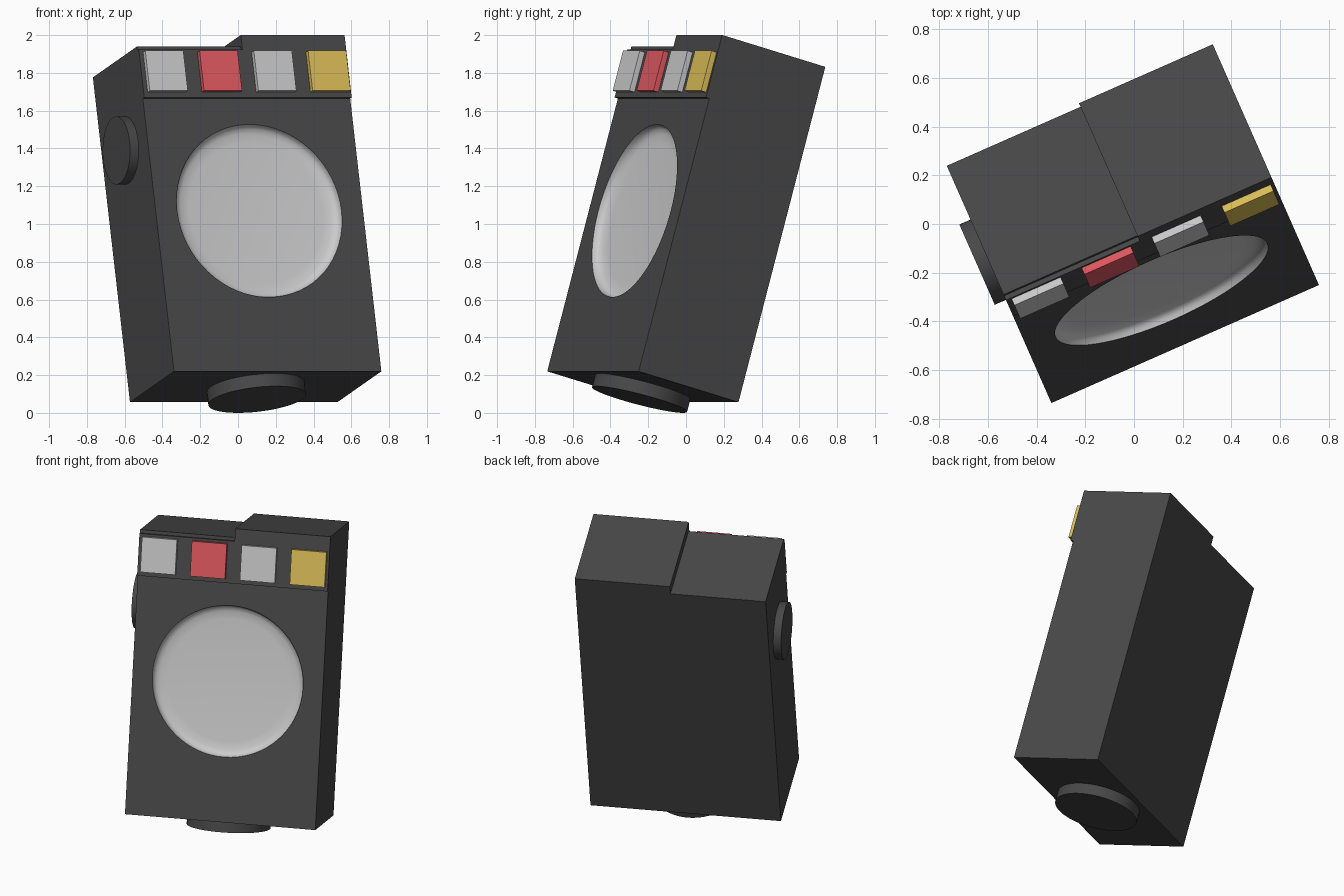
import bpy, bmesh, math
from mathutils import Matrix, Vector

if "Cube" in bpy.data.objects:
    bpy.data.objects.remove(bpy.data.objects["Cube"])

# Device is modelled upright (x width, y depth, z height), then leaned back and turned
POSE = (Matrix.Translation((0.21, -0.4925, 0.22))
        @ Matrix.Rotation(math.radians(23.8), 4, 'Z')
        @ Matrix.Rotation(math.radians(-15.8), 4, 'X'))


def material(name, rgb):
    m = bpy.data.materials.new(name)
    m.diffuse_color = (*rgb, 1)
    m.use_nodes = True
    m.node_tree.nodes["Principled BSDF"].inputs["Base Color"].default_value = m.diffuse_color
    return m


DARK = material("dark_grey", (0.065, 0.065, 0.065))
RED = material("red", (0.75, 0.1, 0.12))
YELLOW = material("yellow", (0.72, 0.52, 0.1))


def finish(bm, name, mat=None, smooth=False):
    me = bpy.data.meshes.new(name)
    bmesh.ops.recalc_face_normals(bm, faces=bm.faces)
    bm.to_mesh(me)
    bm.free()
    ob = bpy.data.objects.new(name, me)
    bpy.context.collection.objects.link(ob)
    ob.matrix_world = POSE
    if mat:
        me.materials.append(mat)
    if smooth:
        bpy.ops.object.select_all(action='DESELECT')
        ob.select_set(True)
        bpy.context.view_layer.objects.active = ob
        bpy.ops.object.shade_smooth_by_angle(angle=math.radians(35))
    return ob


def slab(name, outline, y0, y1, mat=None):
    """Extrude an x-z outline from y0 to y1."""
    bm = bmesh.new()
    f = bm.faces.new([bm.verts.new((x, y0, z)) for x, z in outline])
    ext = bmesh.ops.extrude_face_region(bm, geom=[f])
    vs = [v for v in ext["geom"] if isinstance(v, bmesh.types.BMVert)]
    bmesh.ops.translate(bm, verts=vs, vec=(0, y1 - y0, 0))
    return finish(bm, name, mat)


def disc(name, r, depth, centre, rot=Matrix(), mat=None):
    bm = bmesh.new()
    bmesh.ops.create_cone(bm, cap_ends=True, segments=64, radius1=r, radius2=r,
                          depth=depth, matrix=Matrix.Translation(centre) @ rot)
    return finish(bm, name, mat, True)


def stepped(bottom, low, high):
    return [(-0.6, bottom), (0.6, bottom), (0.6, high), (0, high), (0, low), (-0.6, low)]


# Body with a raised right half, and the slightly proud button panel
body = slab("body", stepped(0, 1.787, 1.845), 0, 0.6, DARK)
slab("button_panel", stepped(1.501, 1.766, 1.845), -0.02, 0, DARK)

# Round recess in the front
R, ZC = 0.475, 0.8835
cutter = disc("recess_cutter", R, 0.16, (0, -0.02, ZC), Matrix.Rotation(math.pi / 2, 4, 'X'))
cutter.hide_render = True
cutter.hide_viewport = True
cut = body.modifiers.new("recess", 'BOOLEAN')
cut.object = cutter
cut.solver = 'EXACT'

# Dished light lens lining the recess
bm = bmesh.new()
profile = [(R, 0), (R - 0.004, 0.02), (R - 0.016, 0.035), (R - 0.04, 0.045), (R - 0.09, 0.05), (0, 0.05)]
verts = [bm.verts.new((r, y, ZC)) for r, y in profile]
edges = [bm.edges.new(p) for p in zip(verts, verts[1:])]
bmesh.ops.spin(bm, geom=verts + edges, cent=(0, 0, ZC), axis=(0, 1, 0),
               angle=math.tau, steps=64)
bmesh.ops.remove_doubles(bm, verts=bm.verts, dist=1e-4)
lens = finish(bm, "lens", None, True)
if min(lens.data.polygons, key=lambda p: p.center.x ** 2 + (p.center.z - ZC) ** 2).normal.y > 0:
    lens.data.flip_normals()

# Row of four square buttons
for i, mat in enumerate((None, RED, None, YELLOW)):
    x = -0.467 + 0.314 * i
    slab(f"button_{i + 1}", [(x - 0.11, 1.53), (x + 0.11, 1.53), (x + 0.11, 1.75), (x - 0.11, 1.75)],
         -0.05, -0.02, mat)

# Knobs under the base and on the left side
disc("base_knob", 0.26, 0.07, (0, 0.3, -0.035), mat=DARK)
disc("side_knob", 0.18, 0.05, (-0.625, 0.3, 1.3), Matrix.Rotation(math.pi / 2, 4, 'Y'), DARK)
